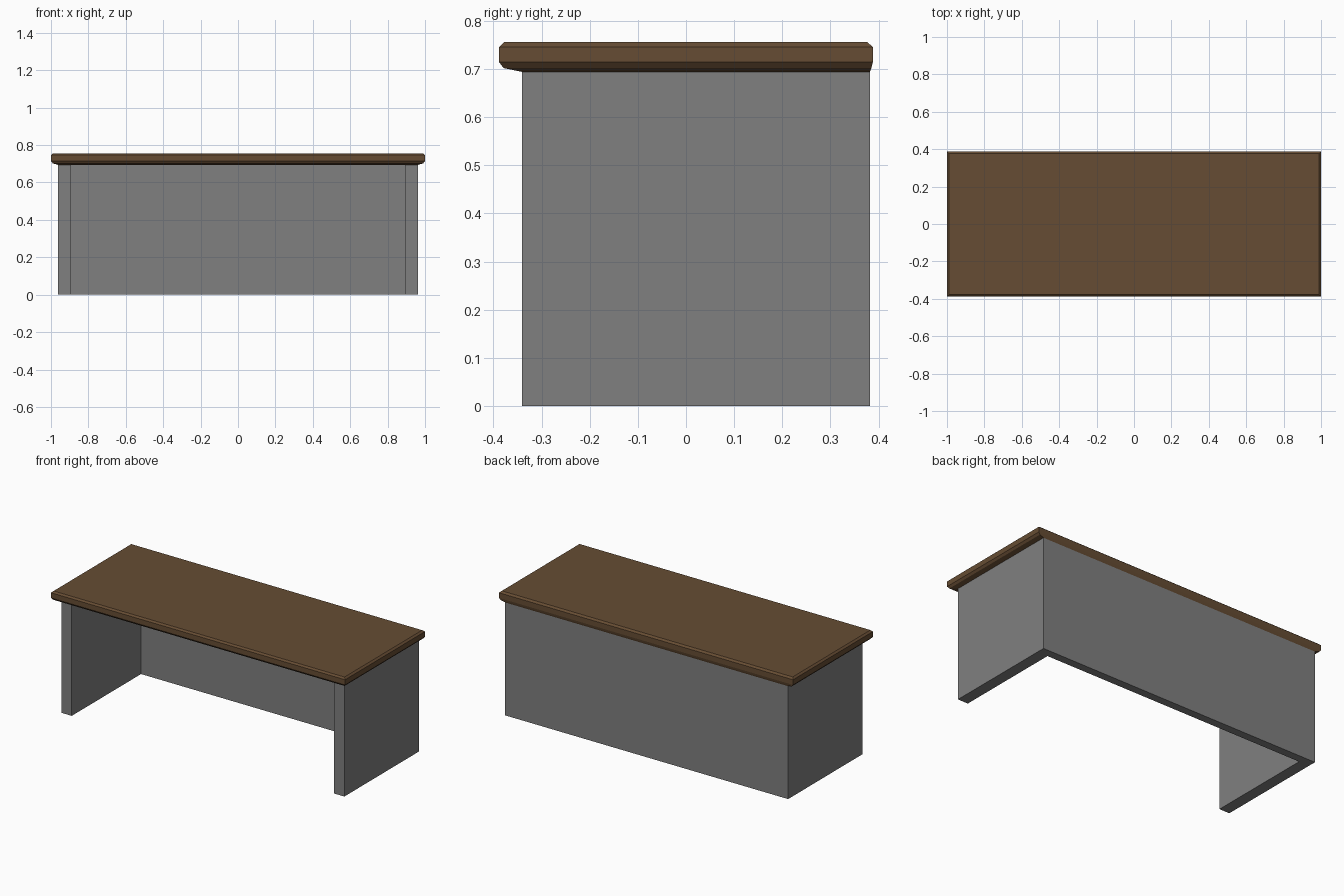
import bpy
import bmesh

if "Cube" in bpy.data.objects:
    bpy.data.objects.remove(bpy.data.objects["Cube"])


def material(name, color):
    m = bpy.data.materials.new(name)
    m.diffuse_color = (*color, 1.0)
    m.use_nodes = True
    m.node_tree.nodes["Principled BSDF"].inputs["Base Color"].default_value = m.diffuse_color
    return m


def make_object(name, bm, mat):
    bmesh.ops.recalc_face_normals(bm, faces=bm.faces)
    me = bpy.data.meshes.new(name)
    bm.to_mesh(me)
    bm.free()
    me.materials.append(mat)
    ob = bpy.data.objects.new(name, me)
    bpy.context.collection.objects.link(ob)
    return ob


brown = material("brown wood", (0.133, 0.073, 0.033))
grey = material("grey panel", (0.214, 0.214, 0.214))

# Desk top: stacked rectangles (half width, front y, back y, z) forming the moulded edge
rings = [
    (0.962, -0.341, 0.382, 0.694),
    (0.990, -0.379, 0.385, 0.702),
    (1.000, -0.388, 0.388, 0.714),
    (1.000, -0.388, 0.388, 0.746),
    (0.989, -0.378, 0.376, 0.756),
]
bm = bmesh.new()
loops = [[bm.verts.new(p) for p in ((-x, f, z), (x, f, z), (x, b, z), (-x, b, z))]
         for x, f, b, z in rings]
for low, high in zip(loops, loops[1:]):
    for i in range(4):
        j = (i + 1) % 4
        bm.faces.new((low[i], low[j], high[j], high[i]))
bm.faces.new(loops[0][::-1])
bm.faces.new(loops[-1])
make_object("desk_top", bm, brown)

# Base: U-shaped footprint of two side panels and a back panel, extruded upwards
right = [(0.892, 0.332), (0.892, -0.341), (0.962, -0.341), (0.962, 0.382)]
outline = right + [(-x, y) for x, y in reversed(right)]
bm = bmesh.new()
foot = bm.faces.new([bm.verts.new((x, y, 0.0)) for x, y in outline])
up = bmesh.ops.extrude_face_region(bm, geom=[foot], use_keep_orig=True)
bmesh.ops.translate(bm, vec=(0, 0, 0.694),
                    verts=[v for v in up["geom"] if isinstance(v, bmesh.types.BMVert)])
make_object("desk_base", bm, grey)
